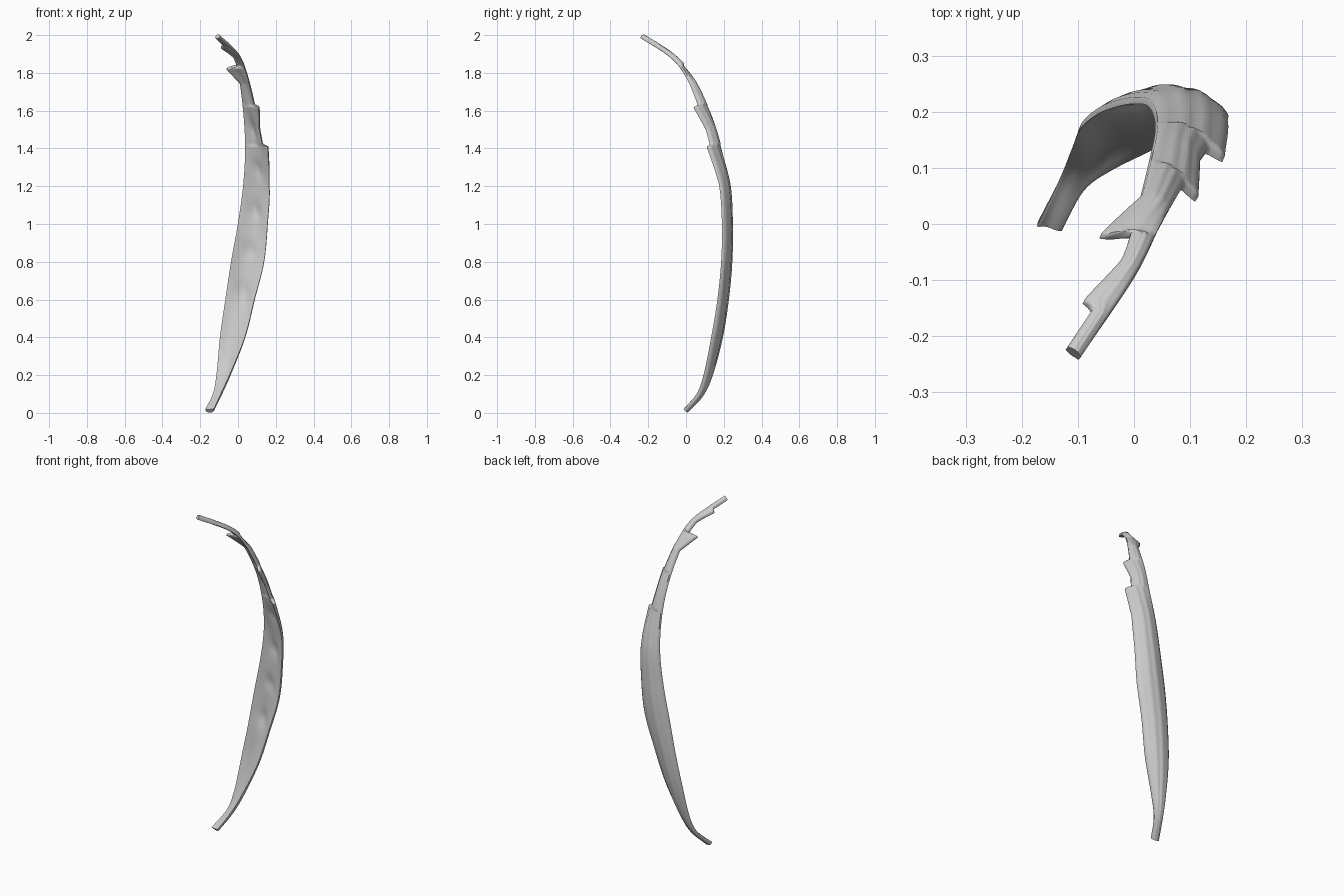
import bpy, bmesh, math
from mathutils import Vector

if "Cube" in bpy.data.objects:
    bpy.data.objects.remove(bpy.data.objects["Cube"])

# Height, left edge x y, right edge x y
EDGES = [
    (.015, -.172, .000, -.128, -.008),
    (.10, -.130, .085, -.088, .062),
    (.20, -.112, .130, -.042, .098),
    (.40, -.094, .175, .037, .139),
    (.60, -.066, .200, .088, .172),
    (.80, -.036, .213, .138, .192),
    (1.0, .000, .220, .157, .196),
    (1.2, .028, .214, .166, .182),
    (1.4, .040, .178, .134, .137),
    (1.6, .030, .118, .094, .078),
    (1.8, .002, .012, .045, -.006),
    (1.9, -.032, -.085, .000, -.095),
    (1.99, -.120, -.222, -.097, -.240),
]
# Torn teeth: which edge, tip height, length, sideways and forward reach
TEETH = [("right", 1.41, .20, .027, -.020), ("right", 1.62, .12, .022, -.028),
         ("left", 1.825, .08, -.060, -.018), ("left", 1.935, .05, -.030, -.004)]
SEEDS = 5
COLS = 14
STEP = .006


def edge_value(z, col):
    """Smooth curve through one column of the edge table."""
    i = 0
    while i < len(EDGES) - 2 and z > EDGES[i + 1][0]:
        i += 1

    def slope(k):
        a, b = EDGES[max(0, k - 1)], EDGES[min(len(EDGES) - 1, k + 1)]
        return (b[col] - a[col]) / (b[0] - a[0])

    a, b = EDGES[i], EDGES[i + 1]
    h = b[0] - a[0]
    t = (z - a[0]) / h
    return (a[col] * (2*t**3 - 3*t*t + 1) + slope(i) * h * (t**3 - 2*t*t + t)
            + b[col] * (3*t*t - 2*t**3) + slope(i + 1) * h * (t**3 - t*t))


def edge(side, z, torn=True):
    col = 1 if side == "left" else 3
    p = Vector((edge_value(z, col), edge_value(z, col + 1), z))
    for which, tip, run, dx, dy in TEETH:
        if torn and which == side:
            f = (z - tip + run) / run if z <= tip else 1 - (z - tip) / .012
            f = max(0, min(1, f))
            p += Vector((dx, dy, 0)) * f
    return p


def middle(z):
    return (edge("left", z, False) + edge("right", z, False)) / 2


# Husk strip: ridged convex back, seed dents on the inner face, closed ends
bm = bmesh.new()
rings = []
bottom, top = EDGES[0][0], EDGES[-1][0]
count = int((top - bottom) / STEP)
for i in range(count + 1):
    z = bottom + (top - bottom) * i / count
    left, right = edge("left", z), edge("right", z)
    along = (middle(min(top, z + .02)) - middle(max(bottom, z - .02))).normalized()
    across = edge("right", z, False) - edge("left", z, False)
    normal = along.cross(across).normalized()
    bulge = .17 * across.length
    size = min(1, across.length / .1)
    back, front = [], []
    for j in range(COLS + 1):
        u = j / COLS
        arch = 4 * u * (1 - u)
        p = left.lerp(right, u)
        ridge = .0022 * size * arch * math.sin(u * 22 + .6 * math.sin(z * 5))
        wave = .0025 * arch * math.sin(z * 17 + u * 5)
        half = .006 + .005 * arch ** .5
        dent = 0
        for s in range(SEEDS):
            dz = z - .65 - .213 * s + .12 * (u - .5)
            dent += .011 * math.exp(-(dz / .045)**2 - ((u - .5) / .2)**2)
        back.append(bm.verts.new(p + normal * (bulge * arch + half + ridge)))
        front.append(bm.verts.new(p + normal * (bulge * .8 * arch - half + wave + dent)))
    rings.append(back + front[::-1])
for a, b in zip(rings, rings[1:]):
    for k in range(len(a)):
        n = (k + 1) % len(a)
        bm.faces.new((a[k], a[n], b[n], b[k]))
bm.faces.new(rings[0][::-1])
bm.faces.new(rings[-1])
bmesh.ops.recalc_face_normals(bm, faces=bm.faces)

mesh = bpy.data.meshes.new("husk_strip")
bm.to_mesh(mesh)
bm.free()
husk = bpy.data.objects.new("husk_strip", mesh)
bpy.context.collection.objects.link(husk)
bpy.context.view_layer.objects.active = husk
husk.select_set(True)
bpy.ops.object.shade_smooth_by_angle(angle=math.radians(50))
